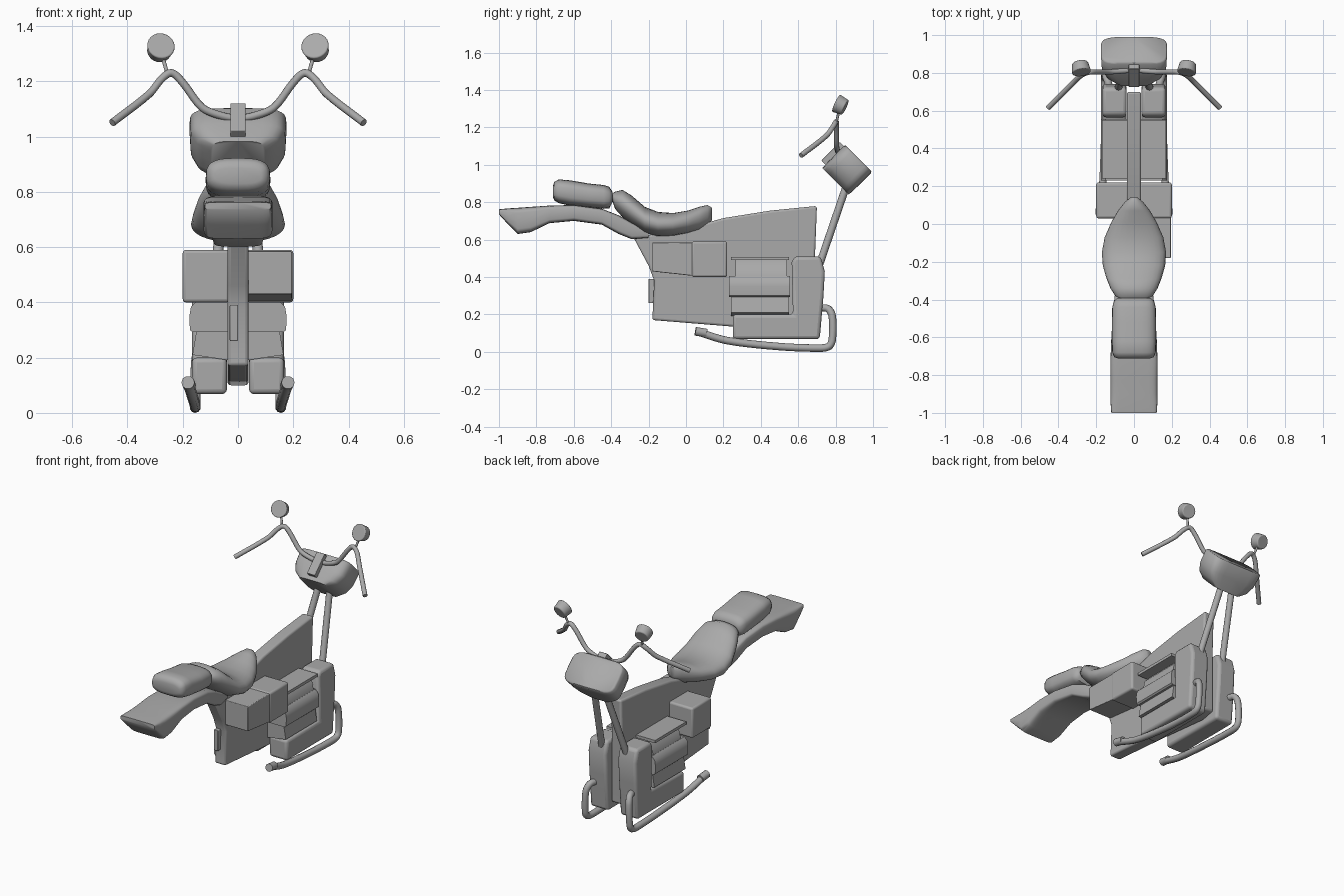
import bpy, bmesh, math
from mathutils import Vector

if "Cube" in bpy.data.objects:
    bpy.data.objects.remove(bpy.data.objects["Cube"], do_unlink=True)

grey = bpy.data.materials.new("plain_grey")
grey.use_nodes = True
grey.diffuse_color = (0.4, 0.4, 0.4, 1)
grey.node_tree.nodes["Principled BSDF"].inputs["Base Color"].default_value = (0.4, 0.4, 0.4, 1)


def finish(name, bm, angle=40, bevel=0):
    """Turn a bmesh into a shaded object, with optional rounded edges."""
    bmesh.ops.recalc_face_normals(bm, faces=bm.faces)
    mesh = bpy.data.meshes.new(name)
    bm.to_mesh(mesh)
    bm.free()
    ob = bpy.data.objects.new(name, mesh)
    bpy.context.collection.objects.link(ob)
    mesh.materials.append(grey)
    if bevel:
        mod = ob.modifiers.new("rounding", "BEVEL")
        mod.width, mod.segments, mod.limit_method = bevel, 3, "ANGLE"
    bpy.ops.object.select_all(action="DESELECT")
    ob.select_set(True)
    bpy.context.view_layer.objects.active = ob
    bpy.ops.object.shade_smooth_by_angle(angle=math.radians(angle))
    return ob


def box(name, x, y, z, bevel=0.01):
    bm = bmesh.new()
    bmesh.ops.create_cube(bm, size=1)
    for v in bm.verts:
        v.co = [(a + b) / 2 + c * (b - a) for (a, b), c in zip((x, y, z), v.co)]
    return finish(name, bm, bevel=bevel)


def prism(name, points, place, depth, bevel=0):
    """Extrude a flat outline; place() maps its 2D points into space."""
    bm = bmesh.new()
    face = bm.faces.new([bm.verts.new(place(*p)) for p in points])
    moved = bmesh.ops.extrude_face_region(bm, geom=[face])["geom"]
    bmesh.ops.translate(bm, vec=depth, verts=[g for g in moved if isinstance(g, bmesh.types.BMVert)])
    return finish(name, bm, bevel=bevel)


def loft(name, sections, power=2.6, angle=50):
    """Skin rounded sections (y, bottom, top, half width) along y."""
    bm, rings, n = bmesh.new(), [], 28
    for y, low, high, wide in sections:
        ring = []
        for i in range(n):
            c, s = math.cos(math.tau * i / n), math.sin(math.tau * i / n)
            px = math.copysign(abs(c) ** (2 / power), c) * wide
            pz = math.copysign(abs(s) ** (2 / power), s) * (high - low) / 2
            ring.append(bm.verts.new((px, y, (low + high) / 2 + pz)))
        rings.append(ring)
    for a, b in zip(rings, rings[1:]):
        for i in range(n):
            j = (i + 1) % n
            bm.faces.new((a[i], a[j], b[j], b[i]))
    bm.faces.new(rings[0])
    bm.faces.new(rings[-1])
    return finish(name, bm, angle)


def tube(name, points, radius):
    """Round bar through the points, with rounded bends."""
    curve = bpy.data.curves.new(name, "CURVE")
    curve.dimensions, curve.bevel_depth, curve.bevel_resolution = "3D", radius, 3
    curve.use_fill_caps, curve.resolution_u = True, 5
    sp = curve.splines.new("BEZIER")
    sp.bezier_points.add(len(points) - 1)
    pts = [Vector(p) for p in points]
    for i, (bp, p) in enumerate(zip(sp.bezier_points, pts)):
        before, after = pts[max(i - 1, 0)], pts[min(i + 1, len(pts) - 1)]
        way = (after - before).normalized()
        bp.co = p
        bp.handle_left = p - way * (p - before).length * 0.3
        bp.handle_right = p + way * (after - p).length * 0.3
    ob = bpy.data.objects.new(name, curve)
    bpy.context.collection.objects.link(ob)
    curve.materials.append(grey)
    return ob


# Narrow central body
body = [(-0.18, 0.17), (0.25, 0.135), (0.6, 0.1), (0.69, 0.12), (0.69, 0.52), (0.7, 0.78),
        (0.45, 0.755), (0.2, 0.715), (0, 0.66), (-0.28, 0.61), (-0.2, 0.46), (-0.17, 0.38)]
prism("central_body", body, lambda y, z: (-0.038, y, z), (0.076, 0, 0), 0.012)
box("rear_plate", (-0.03, 0), (-0.2, -0.165), (0.26, 0.39), 0.004)

# Tail and seats
loft("rear_fender", [(-1, 0.735, 0.762, 0.12), (-0.95, 0.68, 0.767, 0.124), (-0.9, 0.63, 0.77, 0.125),
     (-0.83, 0.64, 0.775, 0.125), (-0.73, 0.688, 0.782, 0.125), (-0.6, 0.7, 0.785, 0.12),
     (-0.45, 0.68, 0.765, 0.11), (-0.36, 0.63, 0.73, 0.1), (-0.29, 0.602, 0.69, 0.09),
     (-0.2, 0.61, 0.66, 0.07)], 6, 45)
loft("rear_seat", [(-0.712, 0.83, 0.885, 0.085), (-0.705, 0.81, 0.908, 0.105), (-0.68, 0.795, 0.922, 0.115),
     (-0.62, 0.782, 0.917, 0.117), (-0.52, 0.772, 0.9, 0.117), (-0.44, 0.765, 0.892, 0.115),
     (-0.41, 0.767, 0.882, 0.107), (-0.393, 0.8, 0.855, 0.09)], 3)
loft("main_seat", [(-0.395, 0.81, 0.845, 0.075), (-0.38, 0.765, 0.856, 0.1), (-0.34, 0.72, 0.866, 0.125),
     (-0.29, 0.68, 0.835, 0.145), (-0.22, 0.635, 0.775, 0.165), (-0.15, 0.617, 0.748, 0.17),
     (-0.07, 0.62, 0.742, 0.155), (0.01, 0.634, 0.755, 0.12), (0.07, 0.65, 0.775, 0.085),
     (0.115, 0.675, 0.785, 0.05), (0.14, 0.705, 0.77, 0.02)], 2.2)

# Headlamp housing, turned to face forward and up
lamp = loft("headlamp_housing", [(-0.085, -0.1, 0.1, 0.1), (-0.05, -0.102, 0.102, 0.15), (0, -0.103, 0.103, 0.172),
            (0.08, -0.103, 0.103, 0.176), (0.088, -0.097, 0.097, 0.168)], 4.5)
lamp.location = (0, 0.86, 0.972)
lamp.rotation_euler.x = math.radians(45)
clamp = box("bar_clamp", (-0.028, 0.028), (-0.07, 0.07), (-0.024, 0.024), 0.004)
clamp.location = (0, 0.79, 1.055)
clamp.rotation_euler.x = math.radians(45)

# Handlebar, one piece from grip to grip
half = [(0.455, 0.615, 1.05), (0.32, 0.75, 1.155), (0.275, 0.79, 1.21), (0.24, 0.803, 1.23),
        (0.2, 0.805, 1.195), (0.13, 0.805, 1.105), (0.06, 0.81, 1.075)]
tube("handlebar", half + [(0, 0.815, 1.065)] + [(-x, y, z) for x, y, z in reversed(half)], 0.014)

# Side boxes: short on the right, long on the left
box("right_side_box", (-0.2, -0.03), (0.03, 0.22), (0.4, 0.59), 0.012)
box("left_side_box", (0.03, 0.2), (0.03, 0.22), (0.4, 0.59), 0.012)
prism("left_side_case", [(-0.18, 0.43), (0.05, 0.405), (0.05, 0.585), (-0.18, 0.585)],
      lambda y, z: (0.03, y, z), (0.165, 0, 0), 0.004)

# Paired parts
for s, side in ((1, "left"), (-1, "right")):
    at = lambda y, z: (s * 0.04, y, z)
    prism(side + "_engine_case", [(0.25, 0.068), (0.715, 0.068), (0.735, 0.3), (0.742, 0.43), (0.72, 0.51),
          (0.58, 0.51), (0.565, 0.48), (0.572, 0.2), (0.25, 0.2)], at, (s * 0.127, 0, 0), 0.018)

    # Engine fins and barrel
    fin = lambda x, z: (s * x, 0.24, z)
    prism(side + "_top_fin", [(0.03, 0.508), (0.17, 0.508), (0.17, 0.49), (0.03, 0.49)], fin, (0, 0.31, 0))
    neck = lambda x, z: (s * x, 0.265, z)
    prism(side + "_cylinder_neck", [(0.03, 0.49), (0.1, 0.49), (0.14, 0.45), (0.15, 0.4), (0.03, 0.4)],
          neck, (0, 0.275, 0))
    barrel = lambda x, z: (s * x, 0.23, z)
    prism(side + "_barrel", [(0.03, 0.405), (0.15, 0.405), (0.17, 0.385), (0.176, 0.35), (0.174, 0.3),
          (0.165, 0.292), (0.03, 0.292)], barrel, (0, 0.325, 0))
    prism(side + "_crankcase", [(0.03, 0.3), (0.15, 0.3), (0.165, 0.21), (0.03, 0.19)],
          fin, (0, 0.31, 0))

    # Fork and exhaust
    tube(side + "_fork", [(s * 0.085, 0.715, 0.47), (s * 0.04, 0.855, 0.88)], 0.02)
    tube(side + "_exhaust", [(s * 0.13, 0.72, 0.235), (s * 0.14, 0.76, 0.23), (s * 0.15, 0.782, 0.19),
         (s * 0.155, 0.782, 0.065), (s * 0.155, 0.765, 0.03), (s * 0.155, 0.72, 0.02),
         (s * 0.155, 0.5, 0.028), (s * 0.165, 0.22, 0.06), (s * 0.18, 0.06, 0.108)], 0.02)
    tube(side + "_exhaust_tip", [(s * 0.176, 0.11, 0.1), (s * 0.181, 0.05, 0.11)], 0.024)

    # Mirror with stalk
    tube(side + "_mirror_stalk", [(s * 0.255, 0.803, 1.225), (s * 0.272, 0.818, 1.285)], 0.007)
    bm = bmesh.new()
    bmesh.ops.create_cone(bm, cap_ends=True, segments=24, radius1=0.043, radius2=0.051, depth=0.055)
    mirror = finish(side + "_mirror", bm, bevel=0.006)
    mirror.location = (s * 0.282, 0.827, 1.318)
    mirror.rotation_euler = Vector((-s * 0.15, -0.88, 0.42)).to_track_quat("Z", "Y").to_euler()
